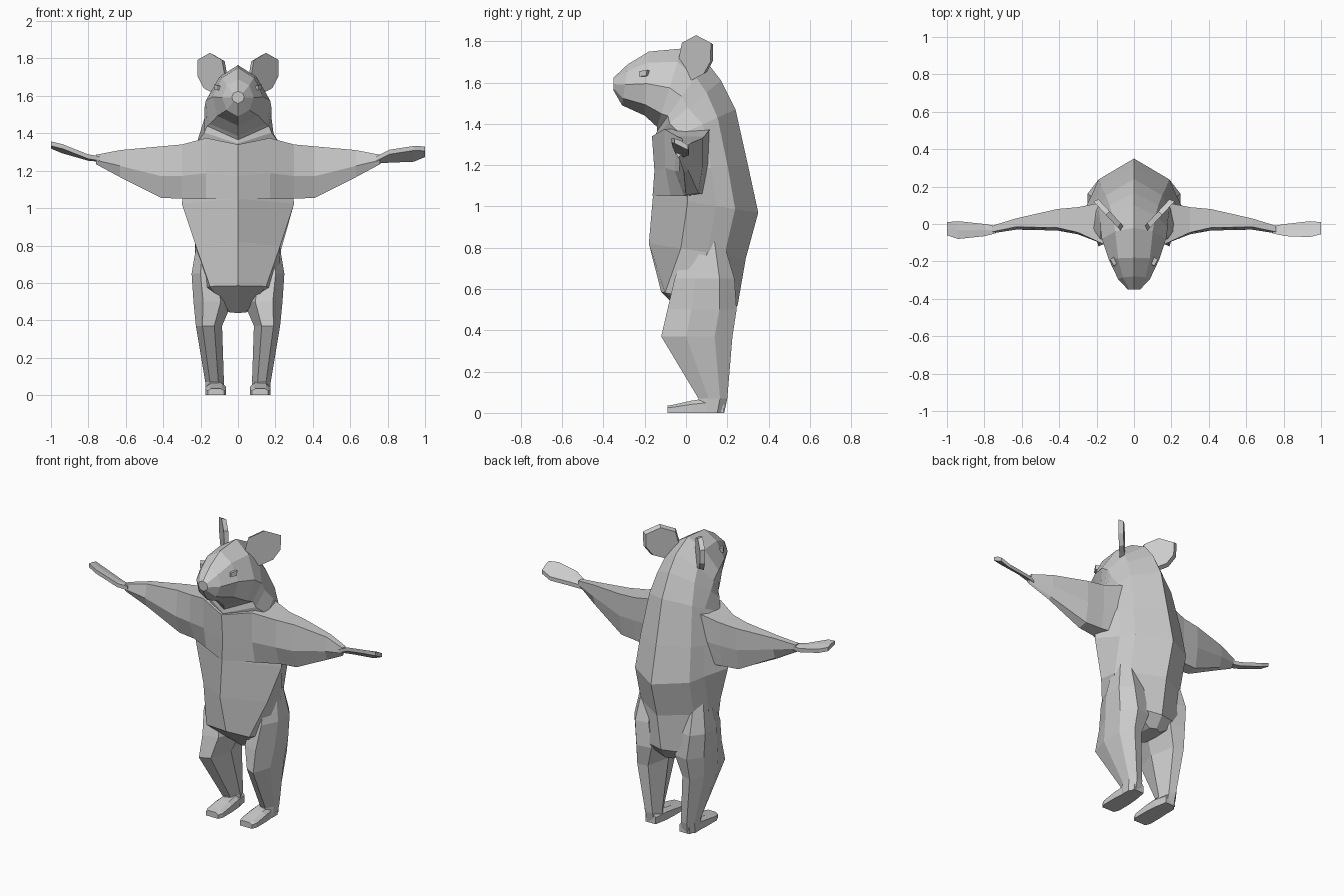
import bpy, math
from mathutils import Vector

grey = bpy.data.materials.new("plain grey")
grey.diffuse_color = (0.6, 0.6, 0.6, 1)


def make(name, verts, faces):
    me = bpy.data.meshes.new(name)
    me.from_pydata(verts, [], faces)
    me.materials.append(grey)
    ob = bpy.data.objects.new(name, me)
    bpy.context.collection.objects.link(ob)
    bpy.context.view_layer.objects.active = ob
    bpy.ops.object.mode_set(mode='EDIT')
    bpy.ops.mesh.select_all(action='SELECT')
    bpy.ops.mesh.normals_make_consistent(inside=False)
    bpy.ops.object.mode_set(mode='OBJECT')
    return ob


def loft(name, rings):
    """Skin equal-sized rings and cap both ends."""
    n = len(rings[0])
    verts = [v for r in rings for v in r]
    faces = [(i * n + j, i * n + (j + 1) % n, (i + 1) * n + (j + 1) % n, (i + 1) * n + j)
             for i in range(len(rings) - 1) for j in range(n)]
    faces += [tuple(range(n)), tuple(range(len(verts) - n, len(verts)))]
    return make(name, verts, faces)


def body_ring(yf, zf, yb, zb, wf, ws, wb, fracs):
    """Tilted ring from the front/chin point to the back/crown point."""
    a, b = Vector((0, yf, zf)), Vector((0, yb, zb))
    half = [a.lerp(b, t) + Vector((w, 0, 0)) for t, w in zip(fracs, (wf, ws, wb))]
    other = [Vector((-p.x, p.y, p.z)) for p in reversed(half)]
    return [a] + half + [b] + other


# Head, neck and torso: one skin following the curved spine
HEAD, NECK, TORSO = (.17, .5, .83), (.22, .5, .78), (.33, .6, .78)
spine = [
    (-.35, 1.56, -.35, 1.625, .025, .033, .025, HEAD),
    (-.31, 1.49, -.28, 1.69, .06, .085, .06, HEAD),
    (-.20, 1.44, -.18, 1.75, .11, .135, .085, HEAD),
    (-.14, 1.385, -.02, 1.765, .15, .172, .10, HEAD),
    (-.14, 1.365, .10, 1.70, .165, .18, .115, NECK),
    (-.15, 1.345, .17, 1.61, .18, .18, .13, NECK),
    (-.155, 1.29, .24, 1.47, .22, .19, .15, TORSO),
    (-.145, 1.17, .30, 1.20, .28, .215, .175, TORSO),
    (-.16, 1.05, .35, .97, .30, .23, .19, TORSO),
    (-.18, .82, .29, .75, .225, .23, .185, TORSO),
    (-.12, .585, .25, .52, .15, .215, .17, (.05, .5, .9)),
    (.03, .44, .20, .45, .04, .05, .04, (.1, .5, .9)),
]
loft("body", [body_ring(*r) for r in spine])

# Arms: x, top front y, front y, bottom y, back y, bottom z, top z
arm = [(0, -.165, -.153, -.162, .12, 1.05, 1.34), (.17, -.105, -.10, -.075, .115, 1.05, 1.375),
       (.30, -.045, -.055, -.01, .09, 1.05, 1.34), (.41, -.02, -.035, 0, .08, 1.055, 1.33),
       (.63, -.015, -.03, -.01, .03, 1.165, 1.31), (.76, -.042, -.05, -.035, -.01, 1.235, 1.285)]
# Hands: x, front y, back y, front z, back z
hands = {1: [(.74, -.05, -.01, 1.265, 1.25), (.81, -.065, .0, 1.30, 1.255),
             (.94, -.07, .015, 1.32, 1.26), (1.0, -.055, .01, 1.318, 1.285)],
         -1: [(.74, -.05, -.01, 1.265, 1.26), (.80, -.065, .0, 1.275, 1.265),
              (.94, -.08, .015, 1.33, 1.305), (1.0, -.06, .01, 1.345, 1.33)]}

# Legs: z, inner x, outer x, front y, back y
leg = [(.90, .10, .205, .035, .16), (.65, .06, .248, -.055, .235), (.50, .03, .238, -.09, .245),
       (.37, .085, .225, -.12, .225), (.07, .075, .175, .06, .20), (0, .07, .17, .05, .185)]
# Feet: y, half width, top z
foot = [(.185, .035, .06), (.10, .05, .07), (.03, .055, .06), (-.06, .055, .04), (-.09, .042, .035)]

for s, side in ((1, "right"), (-1, "left")):
    loft(side + "_arm", [[(s * x, b, t), (s * x, tf, t), (s * x, f, b0 + (t - b0) * .42),
                          (s * x, bf, b0), (s * x, b - .02, b0 + .01),
                          (s * x, b, b0 + (t - b0) * .5)] for x, tf, f, bf, b, b0, t in arm])
    loft(side + "_hand", [[(s * x, f, zf - .012), (s * x, f, zf + .012),
                           (s * x, (f + b) / 2, (zf + zb) / 2 + .016),
                           (s * x, b, zb + .012), (s * x, b, zb - .012)]
                          for x, f, b, zf, zb in hands[s]])
    loft(side + "_leg", [[(s * (i + (o - i) * u), f + (b - f) * v, z) for u, v in
                          ((.3, .08), (.75, 0), (1, .35), (1, .75), (.7, 1), (.25, .95), (0, .5))]
                         for z, i, o, f, b in leg])
    loft(side + "_foot", [[(s * (.118 - w), y, 0), (s * (.118 + w), y, 0),
                           (s * (.118 + w), y, h * .7), (s * (.118 + w * .6), y, h),
                           (s * (.118 - w * .6), y, h), (s * (.118 - w), y, h * .7)]
                          for y, w, h in foot])
    # Ear: flat seven-sided plate turned outward
    along, nrm = Vector((s * .68, .73, 0)), Vector((s * .73, -.68, 0))
    outline = [(-.12, -.06), (-.085, .07), (.01, .108), (.108, .07),
               (.105, -.02), (.06, -.08), (-.02, -.11)]
    c = Vector((s * .135, .05, 1.722))
    loft(side + "_ear", [[c + along * a * k + Vector((0, 0, h * k)) + nrm * d for a, h in outline]
                         for d, k in ((-.016, .9), (.012, 1))])
    # Eye: small tilted block set into the cheek
    e = Vector((s * .113, -.205, 1.645))
    out, fwd = Vector((s * .85, -.5, .15)), Vector((s * .5, .85, 0))
    up = Vector((0, .1, 1))
    loft(side + "_eye", [[e + out * d + fwd * a * .02 + up * h * .016
                          for a, h in ((-1, -1), (1, -.8), (1, 1), (-1, .6))]
                         for d in (-.02, .006)])
